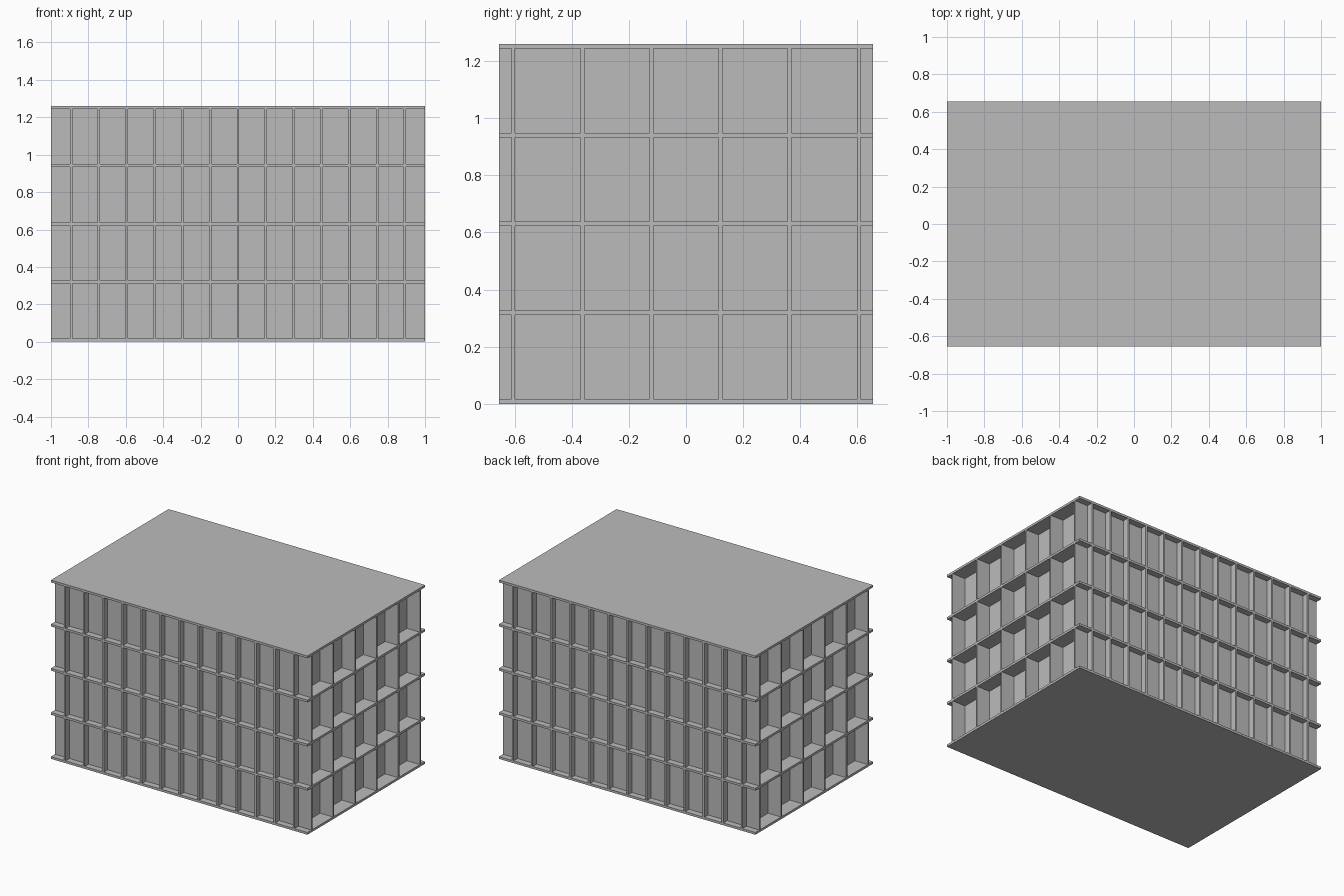
import bpy

if "Cube" in bpy.data.objects:
    bpy.data.objects.remove(bpy.data.objects["Cube"], do_unlink=True)

LENGTH, DEPTH, HEIGHT = 2.0, 1.31, 1.26
SLAB, WALL = 0.016, 0.013
LEVELS, CROSS, LONG = 5, 13, 6
CROSS_STEP, LONG_STEP = 0.1487, 0.2418

grey = bpy.data.materials.new("concrete grey")
grey.use_nodes = True
colour = (0.5, 0.5, 0.5, 1)
grey.diffuse_color = colour
grey.node_tree.nodes["Principled BSDF"].inputs["Base Color"].default_value = colour


def box(name, size, centre):
    bpy.ops.mesh.primitive_cube_add(size=1, location=centre)
    obj = bpy.context.object
    obj.name = name
    obj.scale = size
    bpy.ops.object.transform_apply(location=False, rotation=False, scale=True)
    obj.data.materials.append(grey)
    return obj


# Floor slabs, from ground to roof
level_step = (HEIGHT - SLAB) / (LEVELS - 1)
for i in range(LEVELS):
    name = "roof_slab" if i == LEVELS - 1 else f"floor_slab_{i}"
    box(name, (LENGTH, DEPTH, SLAB), (0, 0, SLAB / 2 + i * level_step))

# Cross walls run front to back, ending flush with the slab edges
wall_height = HEIGHT - SLAB
for i in range(CROSS):
    x = (i - (CROSS - 1) / 2) * CROSS_STEP
    box(f"cross_wall_{i}", (WALL, DEPTH, wall_height), (x, 0, HEIGHT / 2))

# Long walls run side to side and close the backs of the shallow bays
for i in range(LONG):
    y = (i - (LONG - 1) / 2) * LONG_STEP
    box(f"long_wall_{i}", (LENGTH, WALL, wall_height), (0, y, HEIGHT / 2))
